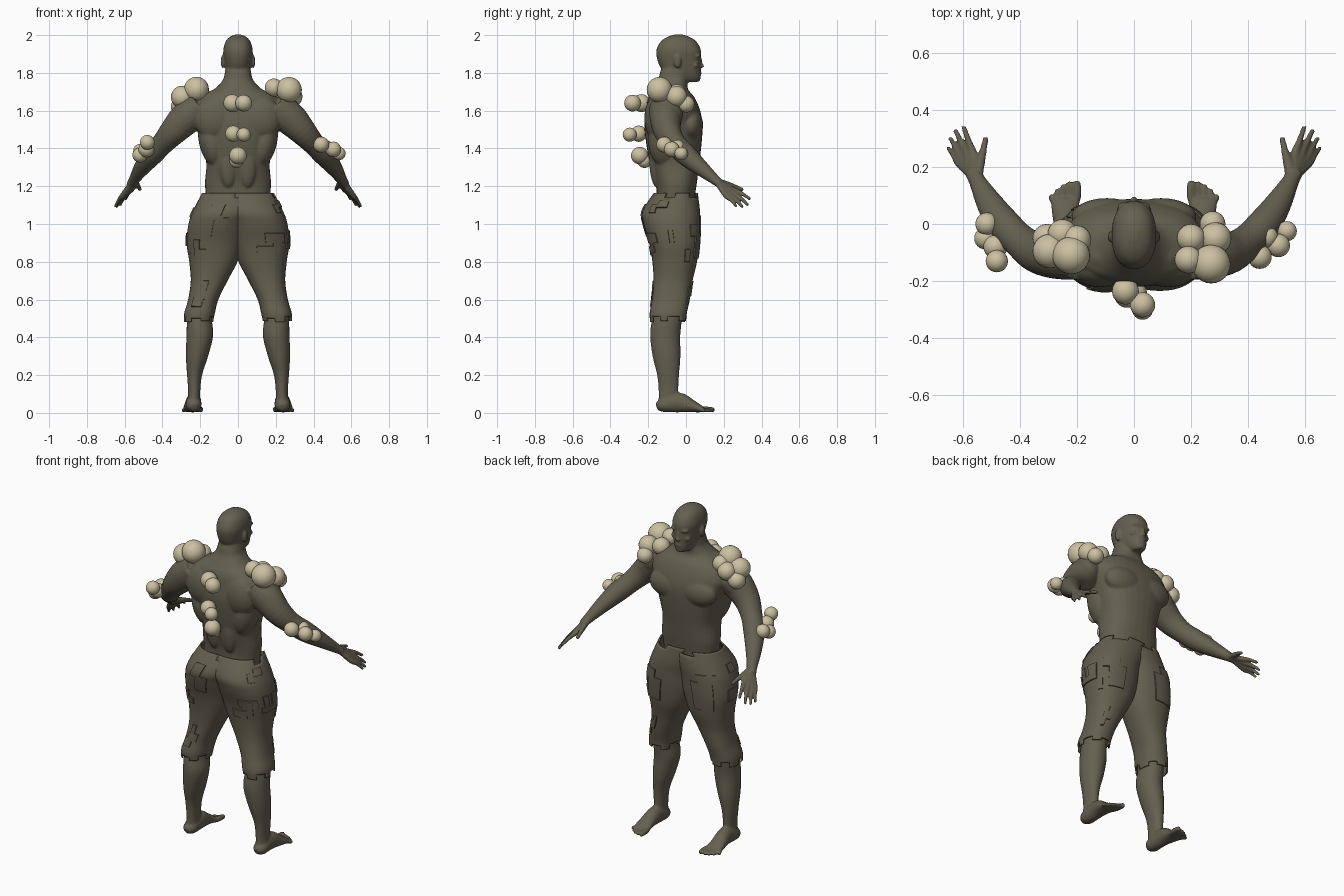
import bpy, bmesh, math
from mathutils import Vector, Matrix


def material(name, rgb):
    m = bpy.data.materials.new(name)
    m.diffuse_color = (*rgb, 1)
    return m


OLIVE = material("olive skin", (0.127, 0.117, 0.080))
BONE = material("pale bone", (0.60, 0.53, 0.36))


def make_object(name, bm, mat):
    me = bpy.data.meshes.new(name)
    bm.to_mesh(me)
    bm.free()
    me.materials.append(mat)
    ob = bpy.data.objects.new(name, me)
    bpy.context.collection.objects.link(ob)
    return ob


def curve(rows, n):
    """Catmull-Rom resampling of a list of tuples, n steps per span."""
    rows = [Vector(r) for r in rows]
    out = []
    for i in range(len(rows) - 1):
        b, c = rows[i], rows[i + 1]
        a, d = rows[max(i - 1, 0)], rows[min(i + 2, len(rows) - 1)]
        for k in range(n):
            t = k / n
            out.append(b + ((c - a) * t + (2 * a - 5 * b + 4 * c - d) * t**2
                            + (3 * b - a - 3 * c + d) * t**3) * 0.5)
    return out + [rows[-1]]


def skin(bm, rings, cap=True):
    loops = [[bm.verts.new(p) for p in r] for r in rings]
    n = len(loops[0])
    faces = [[bm.faces.new((a[i], a[(i + 1) % n], b[(i + 1) % n], b[i])) for i in range(n)]
             for a, b in zip(loops, loops[1:])]
    if cap:
        bm.faces.new(loops[0][::-1])
        bm.faces.new(loops[-1])
    return faces


def ring(x0, x1, y0, y1, z, n=32, power=1.0):
    """Horizontal rounded cross-section between the given extents."""
    def soft(v):
        return math.copysign(abs(v) ** power, v)
    pts = []
    for i in range(n):
        a = math.tau * i / n
        pts.append(((x0 + x1) / 2 + (x1 - x0) / 2 * soft(math.cos(a)),
                    (y0 + y1) / 2 + (y1 - y0) / 2 * soft(math.sin(a)), z))
    return pts


def tube(bm, s, rows, n=16):
    """Limb through rows of x, y, z, side radius, up radius; s mirrors x."""
    pts = curve([(s * r[0], *r[1:]) for r in rows], 4)
    rings = []
    for i, p in enumerate(pts):
        after, before = pts[min(i + 1, len(pts) - 1)], pts[max(i - 1, 0)]
        d = Vector((after - before)[:3]).normalized()
        side = d.cross(Vector((0, 0, 1))).normalized()
        up = side.cross(d)
        rings.append([Vector(p[:3]) + side * p[3] * math.cos(math.tau * k / n)
                      + up * p[4] * math.sin(math.tau * k / n) for k in range(n)])
    skin(bm, rings)


def blob(bm, pos, size, tilt=0.0):
    m = Matrix.Translation(pos) @ Matrix.Rotation(tilt, 4, 'Y') @ Matrix.Diagonal((*size, 1))
    bmesh.ops.create_uvsphere(bm, u_segments=24, v_segments=14, radius=1, matrix=m)


# ---- body: overlapping masses fused into one skin ----
bm = bmesh.new()
# torso and neck: half width, back y, front y, z
torso = [(.05, -.12, .0, .85), (.14, -.15, .03, .95), (.16, -.165, .04, 1.05),
         (.170, -.155, .048, 1.15), (.175, -.162, .058, 1.22), (.168, -.19, .07, 1.32),
         (.19, -.21, .082, 1.42), (.22, -.22, .088, 1.52), (.245, -.212, .075, 1.60),
         (.21, -.20, .045, 1.67), (.125, -.175, .01, 1.715), (.082, -.148, .010, 1.76),
         (.070, -.138, .016, 1.80), (.062, -.12, .02, 1.85)]
skin(bm, [ring(-w, w, a, b, z, power=.85) for w, a, b, z in curve(torso, 4)])
# head
head = [(.030, -.03, .064, 1.752), (.050, -.08, .077, 1.775), (.066, -.13, .078, 1.82),
        (.074, -.152, .078, 1.87), (.078, -.157, .079, 1.92), (.066, -.135, .056, 1.965),
        (.044, -.10, .02, 1.99), (.012, -.055, -.02, 2.004)]
skin(bm, [ring(-w, w, a, b, z, power=.88) for w, a, b, z in curve(head, 4)])
# nose, lips and chin
blob(bm, (0, .080, 1.836), (.015, .018, .011))
blob(bm, (0, .074, 1.857), (.010, .014, .028))
blob(bm, (0, .072, 1.799), (.024, .011, .009))
blob(bm, (0, .062, 1.766), (.026, .015, .013))

for s in (-1, 1):
    blob(bm, (s * .026, .062, 1.890), (.034, .018, .009))       # brow
    blob(bm, (s * .040, .050, 1.840), (.022, .017, .016))       # cheek
    blob(bm, (s * .080, -.045, 1.86), (.012, .020, .036))       # ear
    blob(bm, (s * .095, .025, 1.525), (.125, .066, .085))       # chest
    blob(bm, (s * .120, -.155, 1.56), (.11, .066, .12))         # shoulder blade
    blob(bm, (s * .140, -.115, 1.44), (.068, .085, .14), s * .2)  # side back
    blob(bm, (s * .050, -.150, 1.34), (.055, .045, .15))        # lower back
    blob(bm, (s * .120, -.11, 1.662), (.10, .055, .05), s * .5)  # neck slope
    blob(bm, (s * .265, -.100, 1.585), (.075, .085, .10), -s * .5)  # shoulder cap
    # arm
    tube(bm, s, [(.20, -.11, 1.62, .085, .08), (.275, -.108, 1.56, .084, .088),
                 (.342, -.098, 1.49, .072, .074), (.400, -.058, 1.425, .060, .060),
                 (.455, -.002, 1.367, .059, .058), (.507, .075, 1.30, .046, .043),
                 (.548, .150, 1.237, .030, .028), (.565, .182, 1.21, .028, .022)], 20)
    # fingers, running through the palm: knuckle and tip
    for k, t, r in (((.562, .242, 1.186), (.597, .342, 1.130), .0115),
                    ((.583, .240, 1.170), (.626, .330, 1.098), .0115),
                    ((.600, .228, 1.157), (.644, .302, 1.088), .011),
                    ((.611, .212, 1.150), (.652, .268, 1.090), .0105)):
        tube(bm, s, [(.555, .165, 1.225, .021, .017), (*k, .016, .015),
                     ((k[0] + t[0]) / 2, (k[1] + t[1]) / 2, (k[2] + t[2]) / 2 + .006, r, r),
                     (*t, r * .8, r * .8)], 12)
    tube(bm, s, [(.55, .165, 1.225, .021, .018), (.536, .225, 1.208, .017, .016),
                 (.526, .265, 1.195, .0125, .0125), (.518, .304, 1.180, .010, .010)], 12)
    # leg: centre x, y, z, half width, half depth
    leg = [(.234, -.095, .04, .036, .052), (.232, -.093, .11, .032, .052),
           (.230, -.095, .20, .040, .058), (.217, -.103, .30, .059, .074),
           (.202, -.110, .41, .071, .080), (.203, -.100, .50, .066, .080),
           (.185, -.085, .60, .066, .080), (.140, -.065, .80, .095, .095),
           (.110, -.075, 1.0, .095, .11)]
    skin(bm, [ring(s * x - w, s * x + w, y - d, y + d, z, 24) for x, y, z, w, d in curve(leg, 4)])
    # foot and toes
    tube(bm, s, [(.235, -.155, .030, .018, .018), (.235, -.125, .040, .040, .037),
                 (.235, -.04, .055, .041, .053), (.240, .03, .036, .046, .034),
                 (.241, .078, .021, .051, .019), (.241, .09, .018, .046, .013)], 20)
    for i in range(5):
        r = .015 if i == 0 else .0105
        x, tip = .200 + .0215 * i + (.004 if i else 0), .152 - .003 * i * i
        tube(bm, s, [(x * .5 + .12, .05, .02, r, r), (x, .092, r + .004, r, r),
                     (x, tip - .015, r + .002, r, r), (x, tip, r, r * .7, r * .7)], 12)

for v in bm.verts:
    v.co.z = max(v.co.z, 0)
bmesh.ops.recalc_face_normals(bm, faces=bm.faces)
body = make_object("body", bm, OLIVE)
mod = body.modifiers.new("fuse", 'REMESH')
mod.mode, mod.voxel_size, mod.use_smooth_shade = 'VOXEL', 0.0055, True
mod = body.modifiers.new("soften", 'SMOOTH')
mod.factor, mod.iterations = 0.5, 9

# ---- torn trousers: one shell per leg, raised patches and ragged hems ----
# inner x, outer x, back y, front y, z
cloth = [(.132, .286, -.19, .0, .480), (.122, .284, -.192, .005, .53), (.104, .264, -.18, .02, .60),
         (.055, .250, -.172, .035, .70), (.003, .258, -.178, .058, .80), (-.03, .272, -.195, .07, .90),
         (-.05, .262, -.225, .074, 1.0), (-.08, .238, -.23, .074, 1.07), (-.12, .190, -.170, .062, 1.165)]
COLS = 48
# patches as angle range in degrees (0 outer, 90 front, 270 back) and height range
PATCHES = {
    1: [(280, 325, .90, .95), (262, 292, .83, .88), (292, 308, .85, .92), (330, 385, .86, .90),
        (335, 352, .90, .97), (362, 385, .90, .97), (315, 332, 1.06, 1.10), (332, 350, 1.08, 1.12),
        (40, 75, .94, 1.00), (55, 90, .82, .95), (50, 70, .58, .66), (65, 85, .62, .70), (20, 40, .80, .86)],
    -1: [(270, 292, 1.02, 1.10), (255, 278, .94, 1.04), (285, 318, .83, .865), (302, 318, .865, .91),
         (270, 310, .56, .61), (255, 290, .60, .64), (270, 285, .64, .70), (40, 80, 1.0, 1.05),
         (55, 95, .84, 1.0), (345, 375, .88, .95), (350, 365, 1.04, 1.09)],
}
for s in (-1, 1):
    bm = bmesh.new()
    rows = curve(cloth, 6)
    rings = [[(s * x, y, z) for x, y, z in ring(a, b, y0, y1, z, COLS, .88)]
             for a, b, y0, y1, z in rows]
    faces = skin(bm, rings, cap=False)
    bmesh.ops.recalc_face_normals(bm, faces=bm.faces)
    zs = [r[4] for r in rows]
    chosen, torn = [], []
    for j, row in enumerate(faces):
        z = (zs[j] + zs[j + 1]) / 2
        for i, f in enumerate(row):
            a = 360 * (i + .5) / COLS
            block = (i // 5 + (s > 0)) % 4
            past_middle = max(s * v.co.x for v in f.verts) < -.012
            if past_middle or j < (0, 4, 1, 3)[block] or (j > len(faces) - 3 and block == 2):
                torn.append(f)
            elif any((a0 <= a <= a1 or a0 <= a + 360 <= a1) and z0 <= z <= z1
                     for a0, a1, z0, z1 in PATCHES[s]):
                chosen.append(f)
    bmesh.ops.inset_region(bm, faces=chosen, thickness=.001, depth=.006, use_even_offset=True)
    bmesh.ops.delete(bm, geom=torn, context='FACES')
    ob = make_object("trouser_leg_" + ("right" if s > 0 else "left"), bm, OLIVE)
    bpy.ops.object.select_all(action='DESELECT')
    ob.select_set(True)
    bpy.context.view_layer.objects.active = ob
    bpy.ops.object.shade_smooth_by_angle(angle=math.radians(35))
    mod = ob.modifiers.new("cloth", 'SOLIDIFY')
    mod.thickness, mod.offset = .008, -1

# ---- round growths: x, y, z, radius ----
GROWTHS = {
    "left_shoulder_growths": [(-.22, -.11, 1.713, .066), (-.295, -.095, 1.672, .060),
                              (-.20, -.055, 1.69, .050), (-.25, -.035, 1.665, .052), (-.305, -.05, 1.62, .05)],
    "right_shoulder_growths": [(.27, -.14, 1.710, .068), (.19, -.125, 1.722, .048),
                               (.285, -.05, 1.675, .056), (.275, .0, 1.635, .045), (.20, -.05, 1.69, .05)],
    "left_elbow_growths": [(-.48, -.13, 1.432, .039), (-.485, -.08, 1.395, .042),
                           (-.52, -.05, 1.365, .039), (-.515, .0, 1.385, .040)],
    "right_elbow_growths": [(.44, -.115, 1.42, .042), (.505, -.075, 1.395, .041),
                            (.465, -.045, 1.405, .039), (.535, -.025, 1.373, .035)],
    "spine_growths": [(-.03, -.235, 1.640, .047), (.03, -.283, 1.640, .044),
                      (-.025, -.25, 1.478, .043), (.03, -.298, 1.473, .037),
                      (.0, -.245, 1.362, .046), (-.008, -.22, 1.335, .038)],
}
for name, balls in GROWTHS.items():
    bm = bmesh.new()
    for x, y, z, r in balls:
        blob(bm, (x, y, z), (r, r, r))
    for f in bm.faces:
        f.smooth = True
    make_object(name, bm, BONE)
